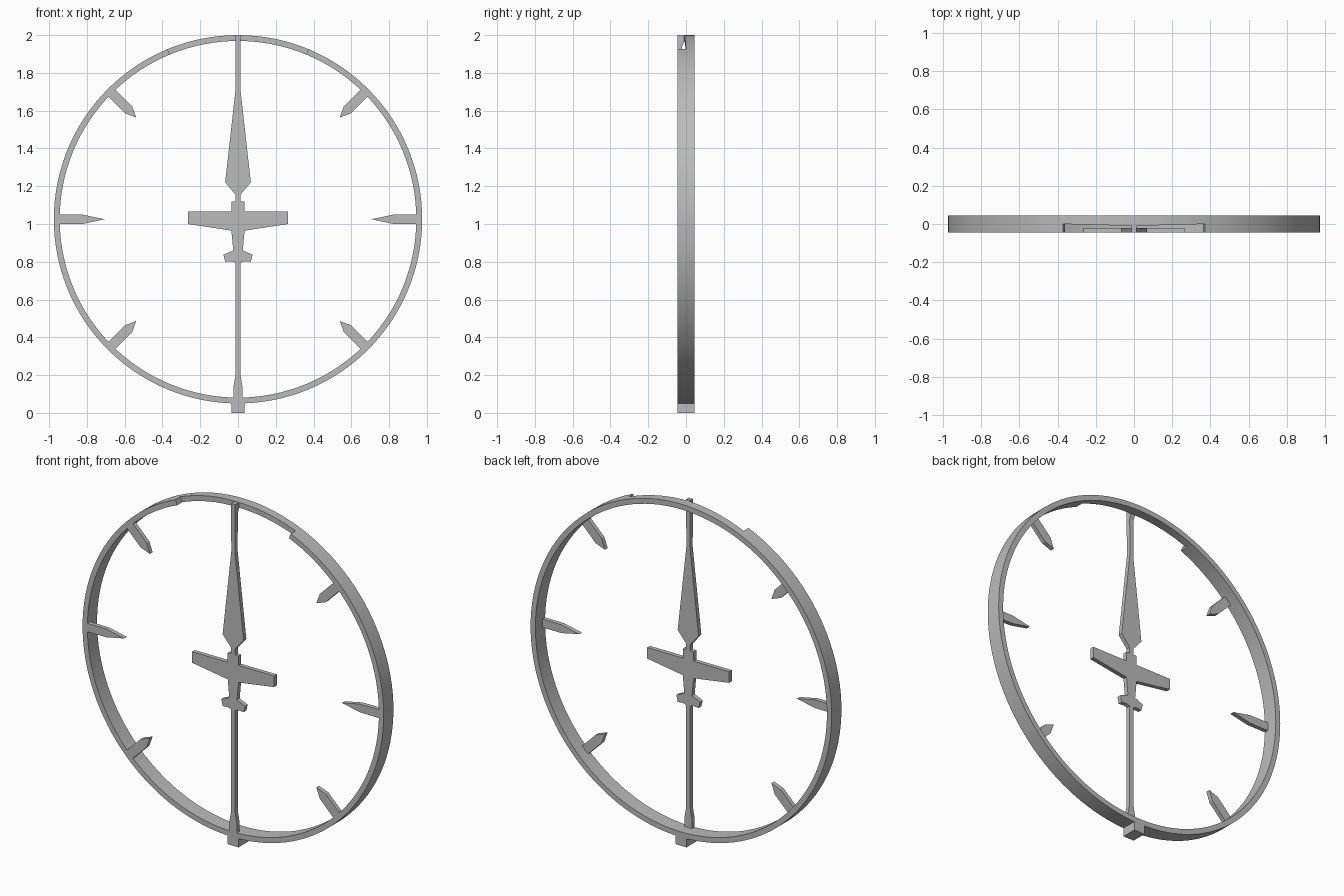
import bpy, bmesh, math
from mathutils import Matrix

cube = bpy.data.objects.get("Cube")
if cube:
    bpy.data.objects.remove(cube, do_unlink=True)

metal = bpy.data.materials.new("plain_grey")
metal.use_nodes = True
GREY = (0.5, 0.5, 0.5, 1)
metal.diffuse_color = GREY
metal.node_tree.nodes["Principled BSDF"].inputs["Base Color"].default_value = GREY

FRONT, BACK, PLATE_BACK = -0.045, 0.045, -0.02
CENTRE, OUTER, INNER = 1.025, 0.975, 0.944


def finish(name, bm):
    bmesh.ops.recalc_face_normals(bm, faces=bm.faces)
    mesh = bpy.data.meshes.new(name)
    bm.to_mesh(mesh)
    bm.free()
    mesh.materials.append(metal)
    obj = bpy.data.objects.new(name, mesh)
    bpy.context.collection.objects.link(obj)
    return obj


def plate(name, half, back=PLATE_BACK, turn=None):
    """Extrude a symmetric outline, given as its right half (x, z) from the top down."""
    outline = half + [(-x, z) for x, z in reversed(half) if x > 0]
    bm = bmesh.new()
    face = bm.faces.new([bm.verts.new((x, FRONT, z)) for x, z in outline])
    new = bmesh.ops.extrude_face_region(bm, geom=[face])["geom"]
    moved = [v for v in new if isinstance(v, bmesh.types.BMVert)]
    bmesh.ops.translate(bm, verts=moved, vec=(0, back - FRONT, 0))
    if turn is not None:
        bm.transform(Matrix.Translation((0, 0, CENTRE)) @ Matrix.Rotation(turn, 4, "Y"))
    return finish(name, bm)


# Rim: full depth, with the front half recessed across the top
STEPS, NOTCH = 128, 8
sections = []
for i in range(-NOTCH, STEPS - NOTCH + 1):
    recess = -0.01 * (1 - abs(i) / NOTCH)
    if i in (-NOTCH, STEPS - NOTCH):
        fronts = [FRONT]
    elif i == NOTCH:
        fronts = [0, FRONT]
    else:
        fronts = [recess if abs(i) < NOTCH else FRONT]
    if i == -NOTCH:
        fronts.append(0)
    sections += [(i * math.tau / STEPS, f) for f in fronts]
bm = bmesh.new()
rings = []
for a, front in sections:
    corners = [(OUTER, front), (INNER, front), (INNER, BACK), (OUTER, BACK)]
    rings.append([bm.verts.new((r * math.sin(a), y, CENTRE + r * math.cos(a)))
                  for r, y in corners])
for k in range(len(rings) - 1):
    p, q = rings[k], rings[k + 1]
    step = sections[k][0] == sections[k + 1][0]
    for j in range(1 if step else 4):
        n = (j + 1) % 4
        bm.faces.new((p[j], p[n], q[n], q[j]))
bmesh.ops.remove_doubles(bm, verts=bm.verts, dist=0.0001)
rim = finish("rim", bm)
bpy.context.view_layer.objects.active = rim
rim.select_set(True)
bpy.ops.object.shade_smooth_by_angle(angle=math.radians(30))

# Pointer blade above the centre and rod below it
plate("pointer", [(0.013, 2.0), (0.012, 1.72), (0.068, 1.22), (0.013, 1.155), (0.013, 1.1)])
plate("lower_rod", [(0.013, 0.81), (0.013, 0.2), (0.025, 0.13), (0.025, 0.06)])

# Aeroplane silhouette at the centre
plate("aeroplane", [(0.035, 1.12), (0.035, 1.065), (0.265, 1.065), (0.265, 1.0),
                    (0.035, 0.965), (0.025, 0.86), (0.077, 0.838), (0.068, 0.8),
                    (0.03, 0.802), (0, 0.79)])

# Foot block under the rim
plate("foot", [(0.035, 0.065), (0.035, 0)], back=BACK)

# Hour markers pointing inwards: long at the sides, short on the diagonals
long_marker = [(0.025, 0.955), (0.024, 0.82), (0, 0.705)]
short_marker = [(0.027, 0.955), (0.027, 0.82), (0, 0.762)]
for side, sign in (("left", 1), ("right", -1)):
    plate(side + "_marker", long_marker, turn=sign * math.pi / 2)
    plate("upper_" + side + "_marker", short_marker, turn=sign * math.pi / 4)
    plate("lower_" + side + "_marker", short_marker, turn=sign * math.pi * 3 / 4)

# Wedge joining the pointer's top to the recessed rim
bm = bmesh.new()
wedge = [(-0.025, 1.93), (-0.025, 1.998), (0, 1.998), (0, 1.985)]
face = bm.faces.new([bm.verts.new((-0.013, y, z)) for y, z in wedge])
new = bmesh.ops.extrude_face_region(bm, geom=[face])["geom"]
bmesh.ops.translate(bm, vec=(0.026, 0, 0),
                    verts=[v for v in new if isinstance(v, bmesh.types.BMVert)])
finish("pointer_wedge", bm)
